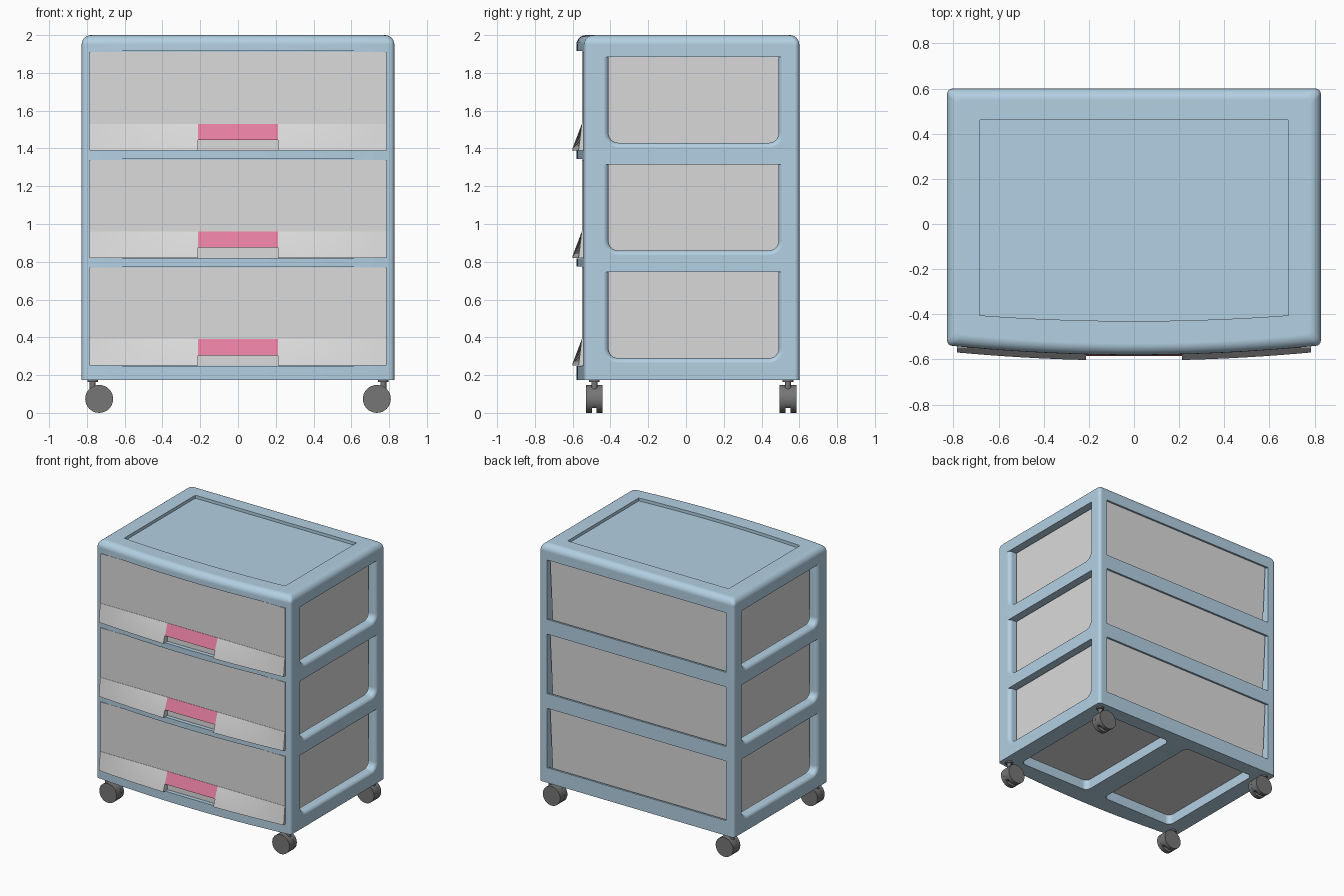
import bpy, bmesh, math
from mathutils import Matrix

if "Cube" in bpy.data.objects:
    bpy.data.objects.remove(bpy.data.objects["Cube"])


def material(name, rgb):
    m = bpy.data.materials.new(name)
    m.diffuse_color = (*rgb, 1)
    m.use_nodes = True
    m.node_tree.nodes["Principled BSDF"].inputs["Base Color"].default_value = m.diffuse_color
    return m


BLUE = material("pale blue plastic", (0.45, 0.63, 0.765))
GREY = material("light grey plastic", (0.71, 0.71, 0.71))
PINK = material("pink plastic", (0.78, 0.21, 0.355))
DARK = material("dark grey rubber", (0.18, 0.18, 0.18))


def finish(bm, name, mat):
    bmesh.ops.recalc_face_normals(bm, faces=bm.faces)
    me = bpy.data.meshes.new(name)
    bm.to_mesh(me)
    bm.free()
    ob = bpy.data.objects.new(name, me)
    bpy.context.collection.objects.link(ob)
    me.materials.append(mat)
    return ob


def loft(name, rings, mat=BLUE):
    """Skin equal-length rings of points and cap both ends."""
    bm = bmesh.new()
    vs = [[bm.verts.new(p) for p in r] for r in rings]
    n = len(vs[0])
    for a, b in zip(vs, vs[1:]):
        for i in range(n):
            j = (i + 1) % n
            bm.faces.new((a[i], a[j], b[j], b[i]))
    bm.faces.new(vs[0][::-1])
    bm.faces.new(vs[-1])
    return finish(bm, name, mat)


def box(name, x0, x1, y0, y1, z0, z1, mat=BLUE):
    return loft(name, [[(x0, y0, z), (x1, y0, z), (x1, y1, z), (x0, y1, z)]
                       for z in (z0, z1)], mat)


def smooth(ob, angle=32):
    bpy.ops.object.select_all(action='DESELECT')
    ob.select_set(True)
    bpy.context.view_layer.objects.active = ob
    bpy.ops.object.shade_smooth_by_angle(angle=math.radians(angle))


def ring(cx, hx, y0, y1, r, bulge, z):
    """Rounded rectangle whose front edge may bow forward."""
    pts = []

    def arc(px, py, start):
        for k in range(5):
            t = math.radians(start + 22.5 * k)
            pts.append((px + r * math.cos(t), py + r * math.sin(t), z))
    w = hx - r
    arc(cx + w, y1 - r, 0)
    arc(cx - w, y1 - r, 90)
    arc(cx - w, y0 + r, 180)
    if bulge:
        for k in range(1, 20):
            s = -1 + k / 10
            pts.append((cx + w * s, y0 - bulge * (1 - s * s), z))
    arc(cx + w, y0 + r, 270)
    return pts


def window_ring(x, o, z0):
    """Side window outline: square top, rounded lower corners."""
    r, ya, yb, zb, zt = 0.05 + o, -0.41 - o, 0.49 + o, z0 + 0.04 - o, z0 + 0.495
    pts = [(x, ya, zt), (x, yb, zt)]
    for cy, start in ((yb - r, 0), (ya + r, -90)):
        for k in range(7):
            t = math.radians(start - 15 * k)
            pts.append((x, cy + r * math.cos(t), zb + r + r * math.sin(t)))
    return pts


LEVELS = (0.25, 0.82, 1.39)

# Frame: bowed-front shell with a rounded top edge
R = 0.05
rings = [ring(0, 0.828, -0.54, 0.6, 0.025, 0.04, 0.175)]
for k in range(7):
    t = math.radians(15 * k)
    o = R * (1 - math.cos(t))
    rings.append(ring(0, 0.828 - o, -0.54 + o, 0.6 - o, 0.025, 0.04,
                      2 - R + R * math.sin(t)))
frame = loft("cabinet_frame", rings)

# Cutters: top recess, floor holes, drawer bays, side and back windows
cutters = [loft("cut_top", [ring(0, 0.685, -0.405, 0.46, 0.004, 0.025, z)
                            for z in (1.977, 2.1)])]
for s in (-1, 1):
    cutters.append(loft("cut_floor", [ring(s * 0.39, 0.31, -0.435, 0.49, 0.04, 0, z)
                                      for z in (0.1, 0.3)]))
for z in LEVELS:
    cutters.append(box("cut_bay", -0.765, 0.765, -0.6, 0.585, z + 0.002, z + 0.517))
    cutters.append(box("cut_front", -0.78, 0.78, -0.81, -0.5485, z - 0.002, z + 0.525))
    cutters.append(box("cut_back", -0.76, 0.76, 0.5, 0.7, z + 0.04, z + 0.497))
    for s in (-1, 1):
        secs = [(0.70, 0)]
        for k in range(6):
            t = math.radians(18 * k)
            secs.append((0.799 + 0.03 * math.sin(t), 0.03 * (1 - math.cos(t))))
        secs.append((0.9, 0.03))
        cutters.append(loft("cut_side", [window_ring(s * x, o, z) for x, o in secs]))
bpy.context.view_layer.objects.active = frame
for c in cutters:
    c.hide_render = True
    m = frame.modifiers.new("cut", 'BOOLEAN')
    m.operation, m.solver, m.object = 'DIFFERENCE', 'EXACT', c
    bpy.ops.object.modifier_apply(modifier=m.name)
for c in cutters:
    bpy.data.objects.remove(c)
smooth(frame)
frame.modifiers.new("normals", 'WEIGHTED_NORMAL').keep_sharp = True


# Drawers: tapered tray, flat front, flared lower wings, pink grip
def wing_section(x, z):
    y = -0.605 + 0.036 * (x / 0.785) ** 2
    return [(x, -0.545, z), (x, y, z), (x, y + 0.002, z + 0.012),
            (x, -0.552, z + 0.14), (x, -0.545, z + 0.14)]


for i, z in enumerate(LEVELS):
    n = "_%d" % (i + 1)

    def tray_ring(h, hx, y0, y1):
        return [(-hx, y0, z + h), (hx, y0, z + h), (hx, y1, z + h), (-hx, y1, z + h)]
    loft("drawer_tray" + n, [tray_ring(0.03, 0.72, -0.51, 0.545),
                             tray_ring(0.51, 0.737, -0.51, 0.56),
                             tray_ring(0.51, 0.752, -0.53, 0.577),
                             tray_ring(0.006, 0.737, -0.53, 0.565)], GREY)
    box("drawer_front" + n, -0.785, 0.785, -0.55, -0.53, z, z + 0.52, GREY)
    for s, side in ((-1, "left"), (1, "right")):
        xs = [s * (0.213 + (0.785 - 0.213) * k / 8) for k in range(9)]
        smooth(loft("drawer_wing_%s%s" % (side, n),
                    [wing_section(x, z) for x in xs], GREY), 20)
    loft("drawer_grip" + n,
         [[(x, -0.545, z + 0.055), (x, -0.584, z + 0.055),
           (x, -0.552, z + 0.14), (x, -0.545, z + 0.14)] for x in (-0.213, 0.213)], PINK)


# Casters: twin wheels, filled hood notched at the floor, stem and flange
def cylinder(bm, r, length, centre, axis='Z', seg=32):
    mat = Matrix.Translation(centre)
    if axis == 'Y':
        mat = mat @ Matrix.Rotation(math.pi / 2, 4, 'X')
    return bmesh.ops.create_cone(bm, cap_ends=True, segments=seg, radius1=r,
                                 radius2=r, depth=length, matrix=mat)["verts"]


for sx, side in ((-1, "left"), (1, "right")):
    for y, end in ((-0.485, "front"), (0.54, "back")):
        bm = bmesh.new()
        for sy in (-1, 1):
            cylinder(bm, 0.074, 0.032, (sx * 0.735, y + sy * 0.028, 0.074), 'Y')
        for v in cylinder(bm, 0.0735, 0.026, (sx * 0.735, y, 0.074), 'Y'):
            v.co.z = max(v.co.z, 0.026)
        cylinder(bm, 0.016, 0.08, (sx * 0.77, y, 0.14), 'Z', 16)
        cylinder(bm, 0.028, 0.012, (sx * 0.77, y, 0.17), 'Z', 20)
        smooth(finish(bm, "caster_%s_%s" % (end, side), DARK))
